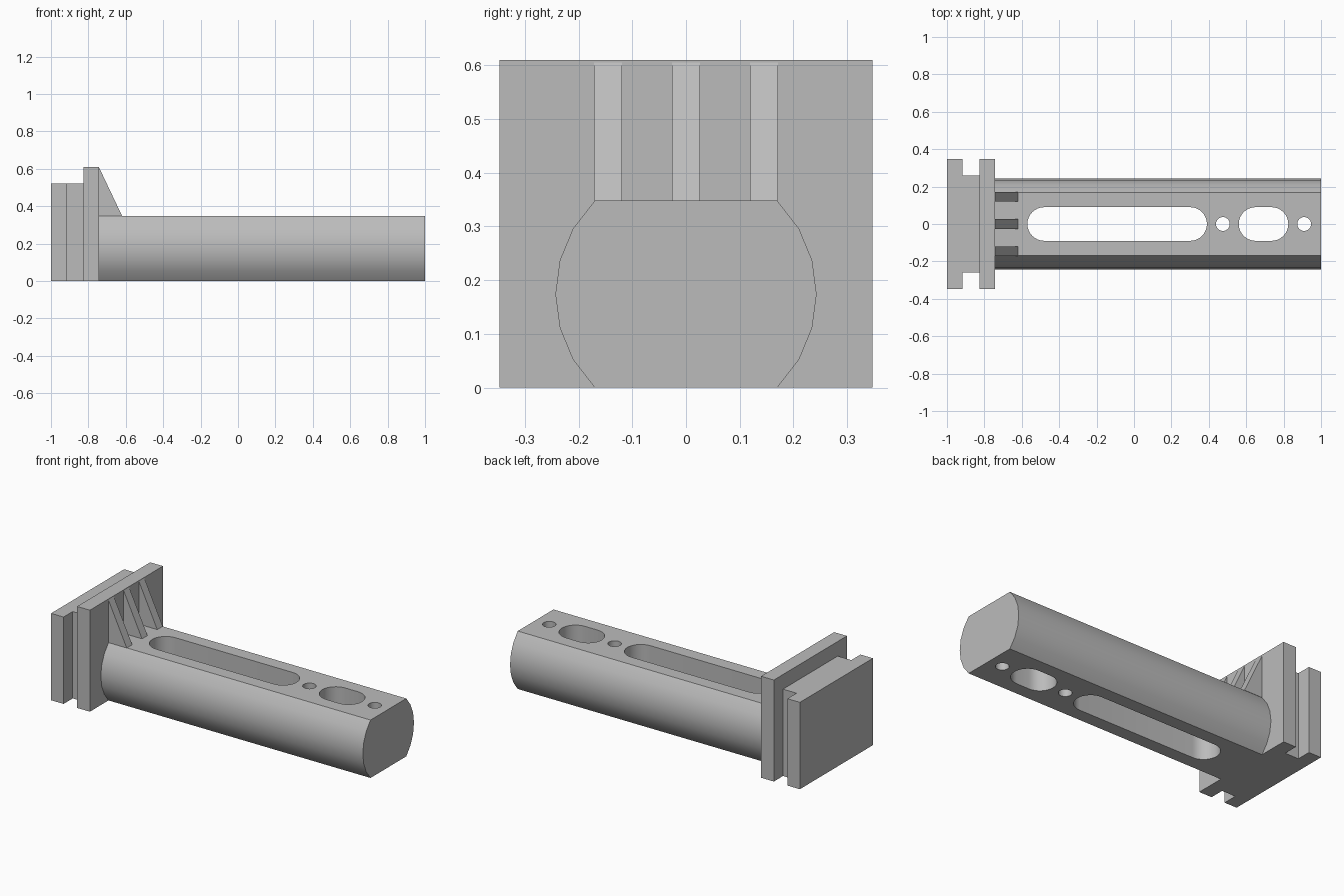
import bpy, bmesh
from math import radians, sin, cos, pi, sqrt
from mathutils import Vector

cube = bpy.data.objects.get("Cube")
if cube:
    bpy.data.objects.remove(cube, do_unlink=True)

grey = bpy.data.materials.new("plain grey")
grey.use_nodes = True
colour = (0.5, 0.5, 0.5, 1)
grey.diffuse_color = colour
grey.node_tree.nodes["Principled BSDF"].inputs["Base Color"].default_value = colour


def prism(name, outline, shift):
    """Extrude a closed 3D outline along a vector."""
    bm = bmesh.new()
    face = bm.faces.new([bm.verts.new(p) for p in outline])
    out = bmesh.ops.extrude_face_region(bm, geom=[face])
    verts = [g for g in out["geom"] if isinstance(g, bmesh.types.BMVert)]
    bmesh.ops.translate(bm, verts=verts, vec=Vector(shift))
    bmesh.ops.recalc_face_normals(bm, faces=bm.faces)
    mesh = bpy.data.meshes.new(name)
    bm.to_mesh(mesh)
    bm.free()
    obj = bpy.data.objects.new(name, mesh)
    bpy.context.collection.objects.link(obj)
    mesh.materials.append(grey)
    return obj


def slot_outline(x0, x1, r, z, steps=16):
    """Rounded slot between x0 and x1; a circle when its length is 2r."""
    pts = []
    straight = x1 - x0 > 2 * r + 0.001
    for cx, start in ((x1 - r, -pi / 2), (x0 + r, pi / 2)):
        for i in range(steps + 1 if straight else steps):
            a = start + pi * i / steps
            pts.append((cx + r * cos(a), r * sin(a), z))
    return pts


HEIGHT, RADIUS = 0.348, 0.243
PLATE_X, END_X = -0.742, 1.0
HALF_WIDTH = 0.347

# Arm: round bar with flat top and bottom
mid = HEIGHT / 2
flat = sqrt(RADIUS ** 2 - mid ** 2)
arc = [(flat, 0)]
arc += [(RADIUS * cos(radians(a)), mid + RADIUS * sin(radians(a))) for a in range(-30, 31, 15)]
arc += [(flat, HEIGHT)]
section = arc + [(-y, z) for y, z in reversed(arc)]
arm = prism("arm", [(PLATE_X, y, z) for y, z in section], (END_X - PLATE_X, 0, 0))

# Slots and pin holes through the arm
openings = [(-0.57, 0.39, 0.09), (0.438, 0.512, 0.037),
            (0.56, 0.825, 0.09), (0.873, 0.947, 0.037)]
for x0, x1, r in openings:
    cutter = prism("slot_cutter", slot_outline(x0, x1, r, -0.1), (0, 0, HEIGHT + 0.2))
    cutter.hide_render = True
    mod = arm.modifiers.new("slot", "BOOLEAN")
    mod.operation, mod.solver, mod.object = "DIFFERENCE", "EXACT", cutter
    bpy.context.view_layer.objects.active = arm
    bpy.ops.object.modifier_apply(modifier=mod.name)
    bpy.data.objects.remove(cutter, do_unlink=True)

bpy.ops.object.select_all(action="DESELECT")
arm.select_set(True)
bpy.context.view_layer.objects.active = arm
bpy.ops.object.shade_smooth_by_angle(angle=radians(30))

# Mounting block: back plate with a narrower neck
half = [(-1.0, HALF_WIDTH), (-0.917, HALF_WIDTH), (-0.917, 0.26), (-0.827, 0.26)]
plan = half + [(x, -y) for x, y in reversed(half)]
prism("mounting_block", [(x, y, 0) for x, y in plan], (0, 0, 0.522))

# Taller front plate
plate = [(-0.827, -HALF_WIDTH), (PLATE_X, -HALF_WIDTH),
         (PLATE_X, HALF_WIDTH), (-0.827, HALF_WIDTH)]
prism("front_plate", [(x, y, 0) for x, y in plate], (0, 0, 0.61))

# Three triangular stiffening ribs
RIB = 0.052
for side, y in (("right", -0.145), ("middle", 0), ("left", 0.145)):
    triangle = [(PLATE_X, HEIGHT), (-0.62, HEIGHT), (PLATE_X, 0.605)]
    prism(side + "_rib", [(x, y - RIB / 2, z) for x, z in triangle], (0, RIB, 0))
